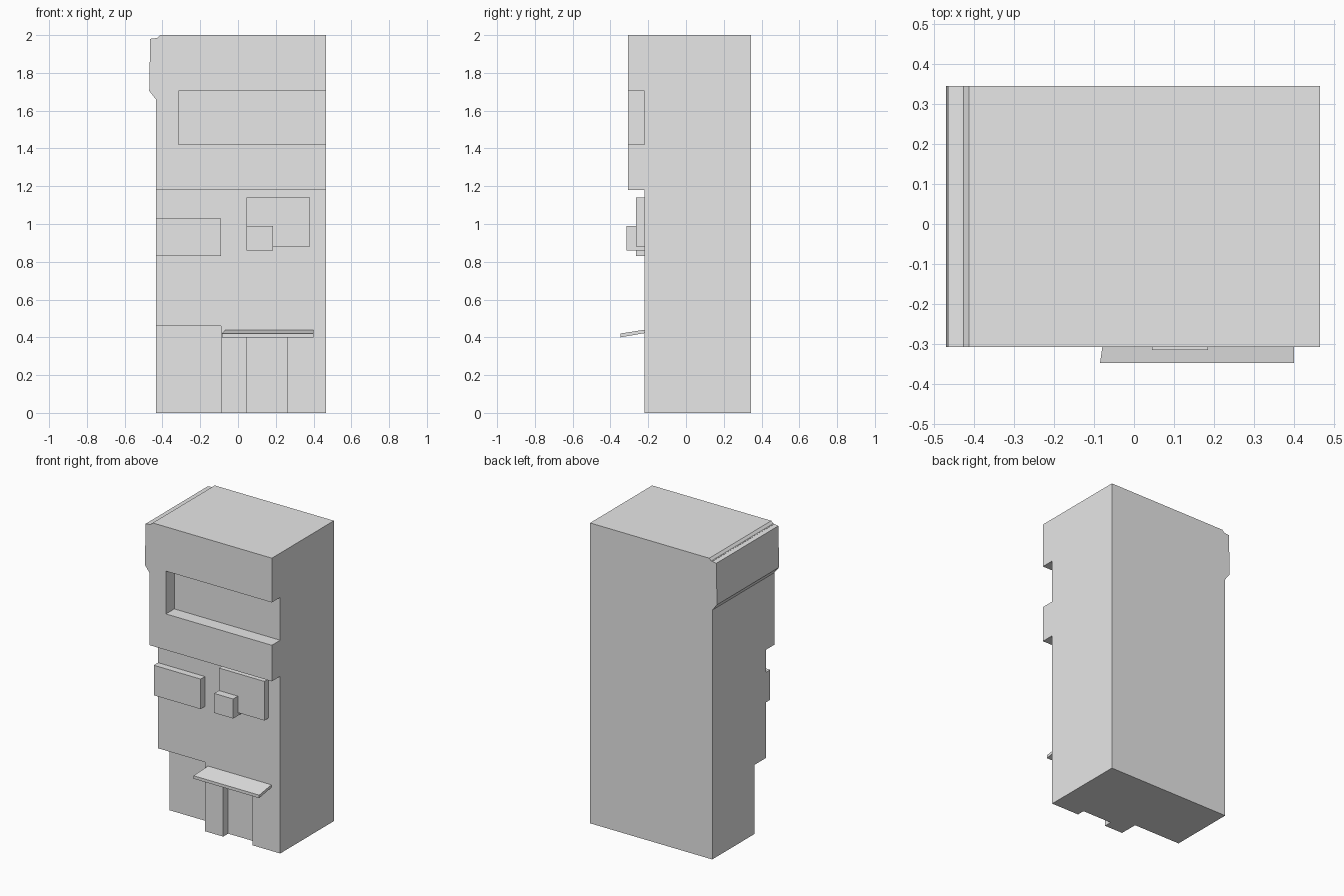
import bpy
import bmesh
from mathutils import Vector

if "Cube" in bpy.data.objects:
    bpy.data.objects.remove(bpy.data.objects["Cube"])

GREY = (0.8, 0.8, 0.8, 1.0)
plaster = bpy.data.materials.new("light_grey_plaster")
plaster.use_nodes = True
plaster.diffuse_color = GREY
plaster.node_tree.nodes["Principled BSDF"].inputs["Base Color"].default_value = GREY

LEFT, RIGHT = -0.435, 0.465   # side walls
WALL, BACK = -0.22, 0.345     # street wall and rear wall
FRONT = -0.308                # overhanging upper storey


def prism(name, points, push):
    """Extrude a flat polygon of 3D points along the vector push."""
    bm = bmesh.new()
    face = bm.faces.new([bm.verts.new(p) for p in points])
    new = bmesh.ops.extrude_face_region(bm, geom=[face])["geom"]
    bmesh.ops.translate(bm, vec=Vector(push),
                        verts=[v for v in new if isinstance(v, bmesh.types.BMVert)])
    bmesh.ops.recalc_face_normals(bm, faces=bm.faces)
    mesh = bpy.data.meshes.new(name)
    bm.to_mesh(mesh)
    bm.free()
    mesh.materials.append(plaster)
    obj = bpy.data.objects.new(name, mesh)
    bpy.context.collection.objects.link(obj)
    return obj


def side_prism(name, yz, x0, x1):
    return prism(name, [(x0, y, z) for y, z in yz], (x1 - x0, 0, 0))


def front_prism(name, xz, y0, y1):
    return prism(name, [(x, y0, z) for x, z in xz], (0, y1 - y0, 0))


def box(name, x0, x1, y0, y1, z0, z1):
    return front_prism(name, [(x0, z0), (x1, z0), (x1, z1), (x0, z1)], y0, y1)


def carve(target, cutter):
    cutter.hide_render = True
    mod = target.modifiers.new("carve", "BOOLEAN")
    mod.operation = "DIFFERENCE"
    mod.solver = "EXACT"
    mod.object = cutter
    bpy.context.view_layer.objects.active = target
    bpy.ops.object.modifier_apply(modifier=mod.name)
    bpy.data.objects.remove(cutter)


# Main block with the overhanging upper storey
building = side_prism("building_body", [
    (BACK, 0), (BACK, 2), (FRONT, 2), (FRONT, 1.18), (WALL, 1.18), (WALL, 0)],
    LEFT, RIGHT)

# Strip window, open corner, doorway and chamfered roof edge
carve(building, box("window_cutter", -0.315, 0.6, -0.5, WALL, 1.42, 1.705))
carve(building, box("corner_cutter", -0.6, -0.09, -0.5, -0.097, -0.1, 0.46))
carve(building, box("doorway_cutter", 0.045, 0.26, -0.5, -0.168, -0.1, 0.4))
carve(building, front_prism("roof_edge_cutter", [
    (-0.6, 1.985), (-0.427, 1.985), (-0.413, 2), (-0.413, 2.1), (-0.6, 2.1)], -0.6, 0.6))

# Cornice along the side wall
front_prism("side_cornice", [
    (LEFT + 0.005, 1.655), (LEFT, 1.66), (-0.47, 1.705), (-0.465, 1.98),
    (-0.427, 1.985)], FRONT, BACK)

# Boxes on the street wall
box("sign_panel", LEFT, -0.09, -0.265, WALL, 0.83, 1.03)
box("window_box", 0.045, 0.38, -0.265, WALL, 0.88, 1.14)
box("air_conditioner", 0.045, 0.185, -0.315, WALL, 0.86, 0.99)

# Sloping awning above the doorway, with a slanted end
awning = side_prism("awning", [
    (WALL, 0.44), (-0.348, 0.42), (-0.348, 0.4), (WALL, 0.422)], -0.085, 0.4)
for v in awning.data.vertices:
    if v.co.x < 0 and v.co.y > -0.3:
        v.co.x = -0.067
